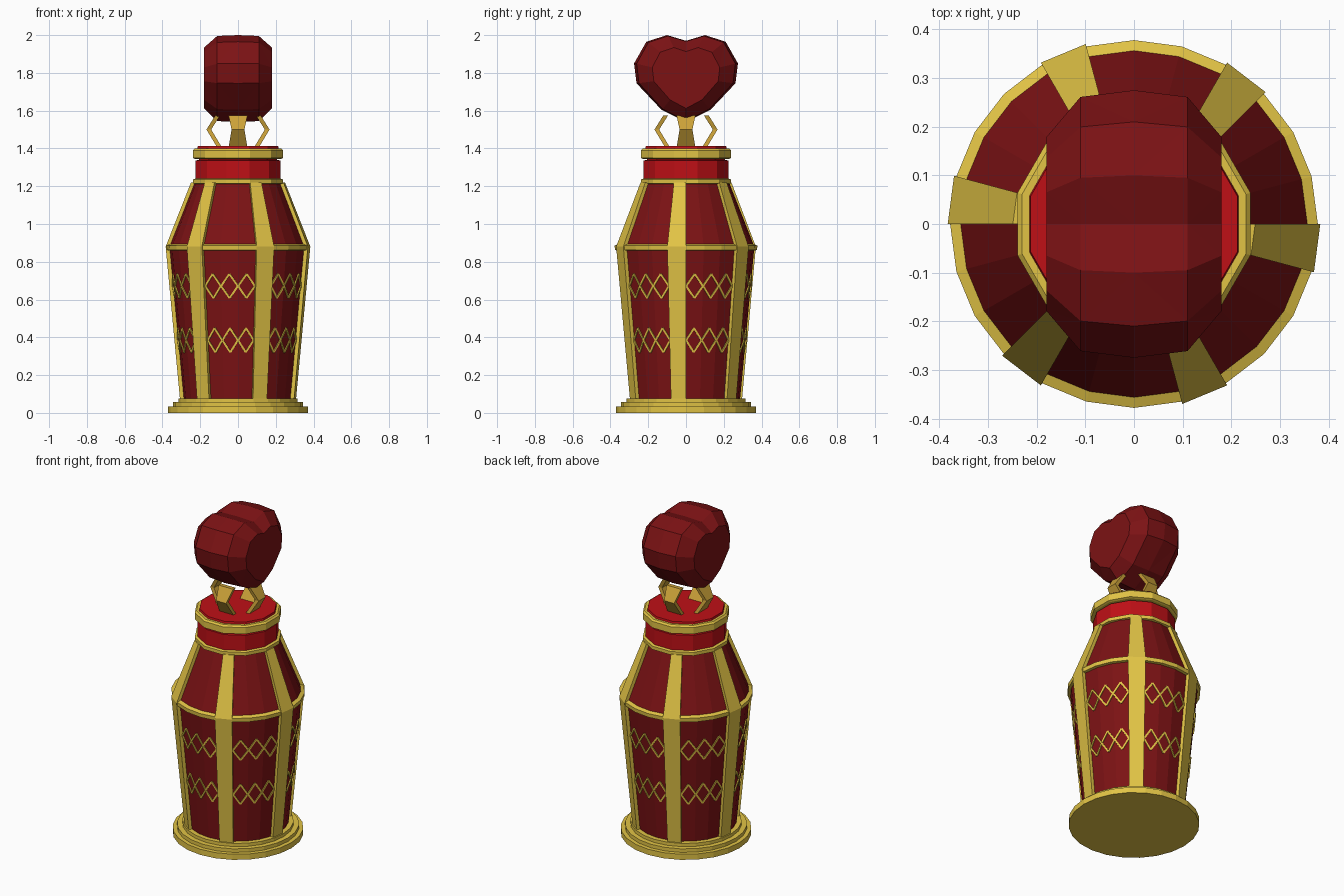
import bpy, bmesh
from math import cos, sin, radians
from mathutils import Vector

cube = bpy.data.objects.get("Cube")
if cube:
    bpy.data.objects.remove(cube)


def material(name, rgb):
    m = bpy.data.materials.new(name)
    m.use_nodes = True
    m.diffuse_color = (*rgb, 1)
    m.node_tree.nodes["Principled BSDF"].inputs["Base Color"].default_value = (*rgb, 1)
    return m


gold = material("gold", (0.76, 0.55, 0.06))
dark_gold = material("dark gold", (0.60, 0.36, 0.04))
dark_red = material("dark red", (0.20, 0.006, 0.007))
bright_red = material("bright red", (0.52, 0.005, 0.008))


def finish(name, bm, mat):
    bmesh.ops.recalc_face_normals(bm, faces=bm.faces)
    mesh = bpy.data.meshes.new(name)
    bm.to_mesh(mesh)
    bm.free()
    mesh.materials.append(mat)
    obj = bpy.data.objects.new(name, mesh)
    bpy.context.collection.objects.link(obj)
    return obj


def add_loft(bm, rings):
    """Skin closed rings of points and cap both ends."""
    loops = [[bm.verts.new(p) for p in ring] for ring in rings]
    n = len(loops[0])
    for a, b in zip(loops, loops[1:]):
        for i in range(n):
            j = (i + 1) % n
            bm.faces.new((a[i], a[j], b[j], b[i]))
    bm.faces.new(loops[0])
    bm.faces.new(loops[-1])


def polar(r, deg, z):
    return Vector((r * cos(radians(deg)), r * sin(radians(deg)), z))


def lathe(name, profile, sides, mat, turn=0):
    bm = bmesh.new()
    add_loft(bm, [[polar(r, turn + 360 * i / sides, z) for i in range(sides)]
                  for r, z in profile])
    return finish(name, bm, mat)


# Stepped foot
lathe("foot", [(0.37, 0), (0.37, 0.035), (0.345, 0.035), (0.345, 0.057),
               (0.315, 0.057), (0.315, 0.077)], 24, gold)

# Faceted bottle and the band round its shoulder
BODY = [(0.286, 0.07), (0.362, 0.88), (0.228, 1.22)]
lathe("bottle", BODY, 24, dark_red)
lathe("shoulder_band", [(0.355, 0.858), (0.376, 0.862), (0.378, 0.886), (0.355, 0.895)],
      24, gold)

# Neck, collars and lid
lathe("neck", [(0.232, 1.22), (0.232, 1.335), (0.215, 1.34), (0.215, 1.36)],
      12, bright_red, 15)
lathe("lower_collar", [(0.235, 1.212), (0.248, 1.215), (0.248, 1.236), (0.235, 1.24)],
      12, gold, 15)
lathe("upper_collar", [(0.236, 1.345), (0.248, 1.35), (0.248, 1.39), (0.238, 1.4)],
      12, gold, 15)
lathe("lid", [(0.225, 1.39), (0.22, 1.412)], 12, bright_red, 15)

# Six upright ribs that follow the bottle
bm = bmesh.new()
for k in range(6):
    mid = 60 * k - 7.5
    add_loft(bm, [[polar(r - 0.02, mid - 7.5, z), polar(r + 0.021, mid - 7.5, z),
                   polar(r + 0.021, mid + 7.5, z), polar(r - 0.02, mid + 7.5, z)]
                  for r, z in BODY])
finish("ribs", bm, gold)


# Diamond trellis, one diamond on each facet between the ribs
def body_radius(z):
    (r0, z0), (r1, z1) = BODY[:2]
    return r0 + (r1 - r0) * (z - z0) / (z1 - z0)


bm = bmesh.new()
HALF = 0.005
for z in (0.385, 0.672):
    for k in range(6):
        for f in range(3):
            start = 60 * k + 15 * f
            flat = cos(radians(7.5))
            tips = [polar(body_radius(z), start, z),
                    polar(body_radius(z + 0.064) * flat, start + 7.5, z + 0.064),
                    polar(body_radius(z), start + 15, z),
                    polar(body_radius(z - 0.064) * flat, start + 7.5, z - 0.064)]
            normal = (tips[2] - tips[0]).cross(tips[1] - tips[3]).normalized()
            for a, b in zip(tips, tips[1:] + tips[:1]):
                side = normal.cross(b - a).normalized() * HALF
                low, high = normal * -0.002, normal * 0.006
                add_loft(bm, [[p - side + low, p + side + low,
                               p + side + high, p - side + high] for p in (a, b)])
finish("diamond_trellis", bm, gold)

# Four bent prongs: radius, half width, height
PRONG = [(0.085, 0.05, 1.405), (0.142, 0.034, 1.5), (0.095, 0.05, 1.575)]
bm = bmesh.new()
for k in range(4):
    out = polar(1, 90 * k, 0)
    across = polar(1, 90 * k + 90, 0)
    add_loft(bm, [[out * (r + dr) + across * w * s + Vector((0, 0, z))
                   for dr, s in ((0, -1), (0.025, -1), (0.025, 1), (0, 1))]
                  for r, w, z in PRONG])
finish("prongs", bm, dark_gold)

# Heart-shaped cut gem, lofted along x from one outline
HALF_HEART = [(0.1, 2.0), (0.21, 1.965), (0.275, 1.85), (0.262, 1.745), (0.13, 1.605)]
heart = ([(0, 1.97)] + HALF_HEART + [(0, 1.54)]
         + [(-y, z) for y, z in reversed(HALF_HEART)])
LAYERS = [(-0.18, 0.65, 0.7), (-0.11, 0.95, 0.98), (0, 1, 1), (0.11, 0.95, 0.98), (0.18, 0.65, 0.7)]
bm = bmesh.new()
add_loft(bm, [[Vector((x, y * sy, 1.78 + (z - 1.78) * sz)) for y, z in heart]
              for x, sy, sz in LAYERS])
bmesh.ops.triangulate(bm, faces=bm.faces, quad_method="SHORT_EDGE")
finish("heart_gem", bm, dark_red)
